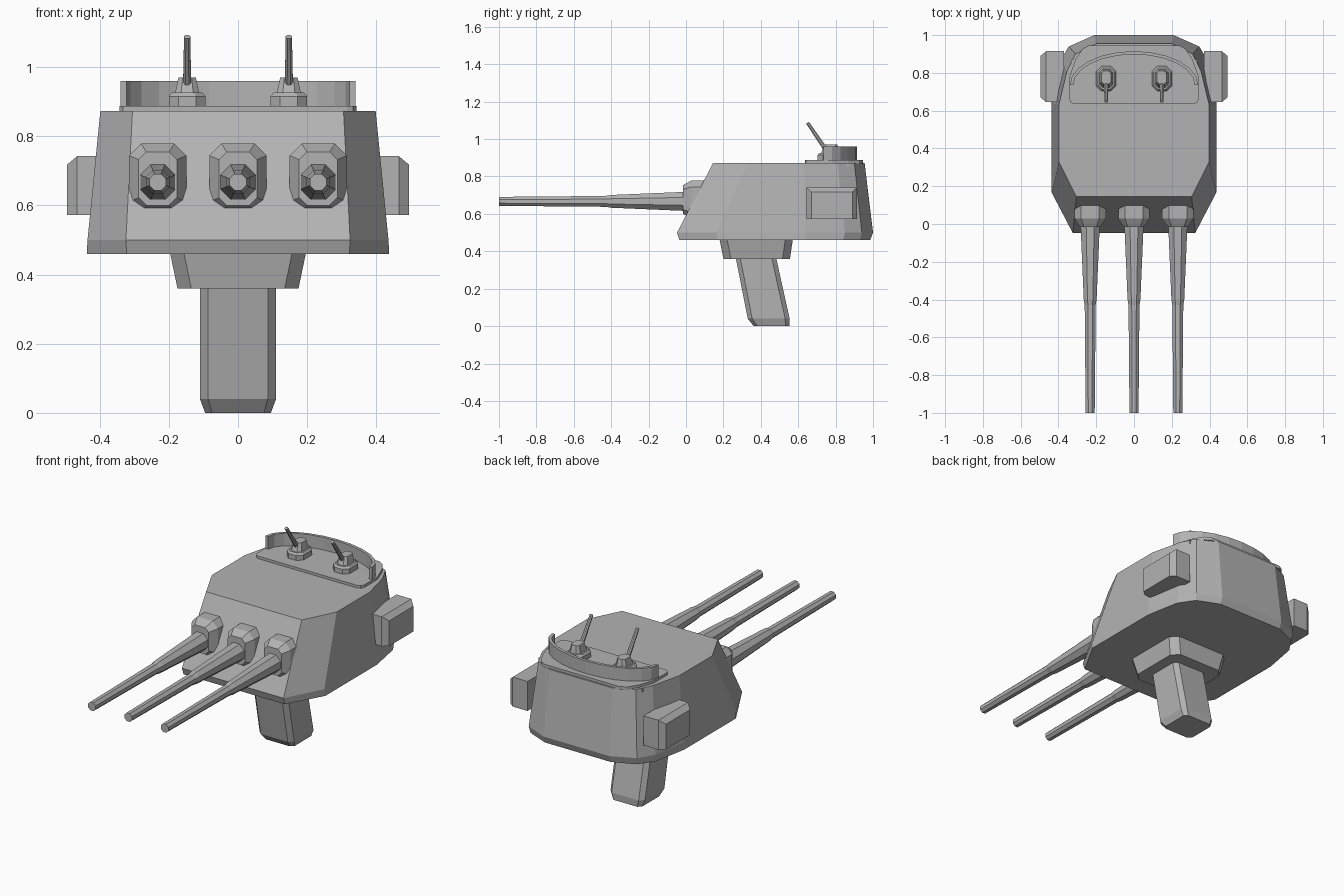
import bpy
import bmesh
import math

old = bpy.data.objects.get("Cube")
if old:
    bpy.data.objects.remove(old, do_unlink=True)

# Single painted-steel colour
GREY = (0.45, 0.45, 0.45, 1.0)
steel = bpy.data.materials.new("steel_grey")
steel.diffuse_color = GREY
steel.use_nodes = True
steel.node_tree.nodes["Principled BSDF"].inputs["Base Color"].default_value = GREY


def loft(name, rings):
    """Skin a list of equal-length point rings and cap both ends."""
    bm = bmesh.new()
    loops = [[bm.verts.new(p) for p in ring] for ring in rings]
    n = len(loops[0])
    for a, b in zip(loops, loops[1:]):
        for i in range(n):
            j = (i + 1) % n
            bm.faces.new((a[i], a[j], b[j], b[i]))
    bm.faces.new(loops[0][::-1])
    bm.faces.new(loops[-1])
    bmesh.ops.recalc_face_normals(bm, faces=bm.faces[:])
    mesh = bpy.data.meshes.new(name)
    bm.to_mesh(mesh)
    bm.free()
    mesh.materials.append(steel)
    obj = bpy.data.objects.new(name, mesh)
    bpy.context.scene.collection.objects.link(obj)
    return obj


def mirrored(half):
    """Close a right-hand outline with its mirror image."""
    return half + [(-x, y) for x, y in reversed(half)]


def flat(outline, z):
    return [(x, y, z) for x, y in outline]


def upright(outline, y):
    return [(x, y, z) for x, z in outline]


def chamfered(cx, cy, hx, hy, c):
    """Rectangle with cut corners."""
    half = [(hx - c, -hy), (hx, -hy + c), (hx, hy - c), (hx - c, hy)]
    return [(cx + x, cy + y) for x, y in mirrored(half)]


def octagon(cx, cy, r):
    return chamfered(cx, cy, r, r, r * 0.586)


# Armoured turret housing
foot = mirrored([(0.322, -0.035), (0.437, 0.17), (0.437, 0.64),
                 (0.40, 0.84), (0.34, 0.93), (0.21, 0.985)])
waist = mirrored([(0.324, -0.048), (0.435, 0.165), (0.435, 0.64),
                  (0.40, 0.85), (0.345, 0.94), (0.21, 1.0)])
roof = mirrored([(0.305, 0.145), (0.398, 0.33), (0.398, 0.63),
                 (0.355, 0.81), (0.31, 0.90), (0.20, 0.955)])
loft("turret_housing", [flat(foot, 0.46), flat(waist, 0.50), flat(roof, 0.872)])

# Turning collar and slanted handle below
loft("collar", [flat(chamfered(0, 0.378, 0.175, 0.178, 0.04), 0.36),
                flat(chamfered(0, 0.375, 0.198, 0.197, 0.04), 0.47)])
loft("handle", [flat(chamfered(0, 0.457, 0.095, 0.095, 0.02), 0.0),
                flat(chamfered(0, 0.442, 0.11, 0.112, 0.024), 0.04),
                flat(chamfered(0, 0.373, 0.11, 0.108, 0.024), 0.37)])

# Three main guns, each with a mantlet and a stepped barrel
GUN_Z = 0.667
for label, x in (("right", -0.232), ("centre", 0.0), ("left", 0.232)):
    big = chamfered(x, 0.677, 0.083, 0.102, 0.035)
    small = chamfered(x, 0.677, 0.055, 0.077, 0.022)
    loft(label + "_mantlet", [upright(small, -0.015), upright(big, 0.03),
                              upright(big, 0.10)])
    steps = [(0.02, 0.052), (-0.40, 0.034), (-0.43, 0.029), (-1.0, 0.024)]
    loft(label + "_barrel", [upright(octagon(x, GUN_Z, r), y) for y, r in steps])

# Rangefinder boxes on both flanks
for label, s in (("left", 1), ("right", -1)):
    rings = []
    for x, inset in ((0.37, 0), (0.465, 0), (0.495, 0.025)):
        y0, y1, z0, z1 = 0.645 + inset, 0.915 - inset, 0.572, 0.742 - inset
        rings.append([(s * x, y0, z0), (s * x, y1, z0),
                      (s * x, y1, z1), (s * x, y0, z1)])
    loft(label + "_rangefinder", rings)

# Roof platform
deck = mirrored([(0.315, 0.635), (0.333, 0.642), (0.342, 0.66), (0.342, 0.78),
                 (0.31, 0.87), (0.275, 0.925), (0.24, 0.945)])
loft("roof_platform", [flat(deck, 0.868), flat(deck, 0.887)])

# Curved splinter wall
angles = [math.radians(-90 + 15 * i) for i in range(13)]
outer = [(0.34 * math.sin(t), 0.735 + 0.18 * math.cos(t)) for t in angles]
inner = [(0.322 * math.sin(t), 0.735 + 0.163 * math.cos(t)) for t in angles]
wall = outer + inner[::-1]
loft("splinter_wall", [flat(wall, 0.88), flat(wall, 0.96)])

# Small gun mounts with raised barrels, and platform brackets
for label, s in (("left", 1), ("right", -1)):
    x, y = s * 0.147, 0.77
    loft(label + "_mount_base", [
        flat(chamfered(x, y, 0.053, 0.066, 0.028), 0.885),
        flat(chamfered(x, y, 0.053, 0.066, 0.028), 0.915),
        flat(chamfered(x, y, 0.044, 0.057, 0.024), 0.926)])
    loft(label + "_mount_tower", [
        flat(chamfered(x, y, 0.036, 0.05, 0.018), 0.92),
        flat(chamfered(x, y + 0.005, 0.025, 0.035, 0.012), 0.97)])
    rings = []
    for d, r in ((0.0, 0.012), (1.0, 0.009)):
        rings.append([(px, 0.75 - 0.10 * d + 0.82 * q, 0.94 + 0.147 * d + 0.57 * q)
                      for px, q in octagon(x, 0, r)])
    loft(label + "_small_barrel", rings)
    bracket = chamfered(s * 0.325, 0.855, 0.008, 0.015, 0.002)
    loft(label + "_bracket", [flat(bracket, 0.85), flat(bracket, 0.87)])
